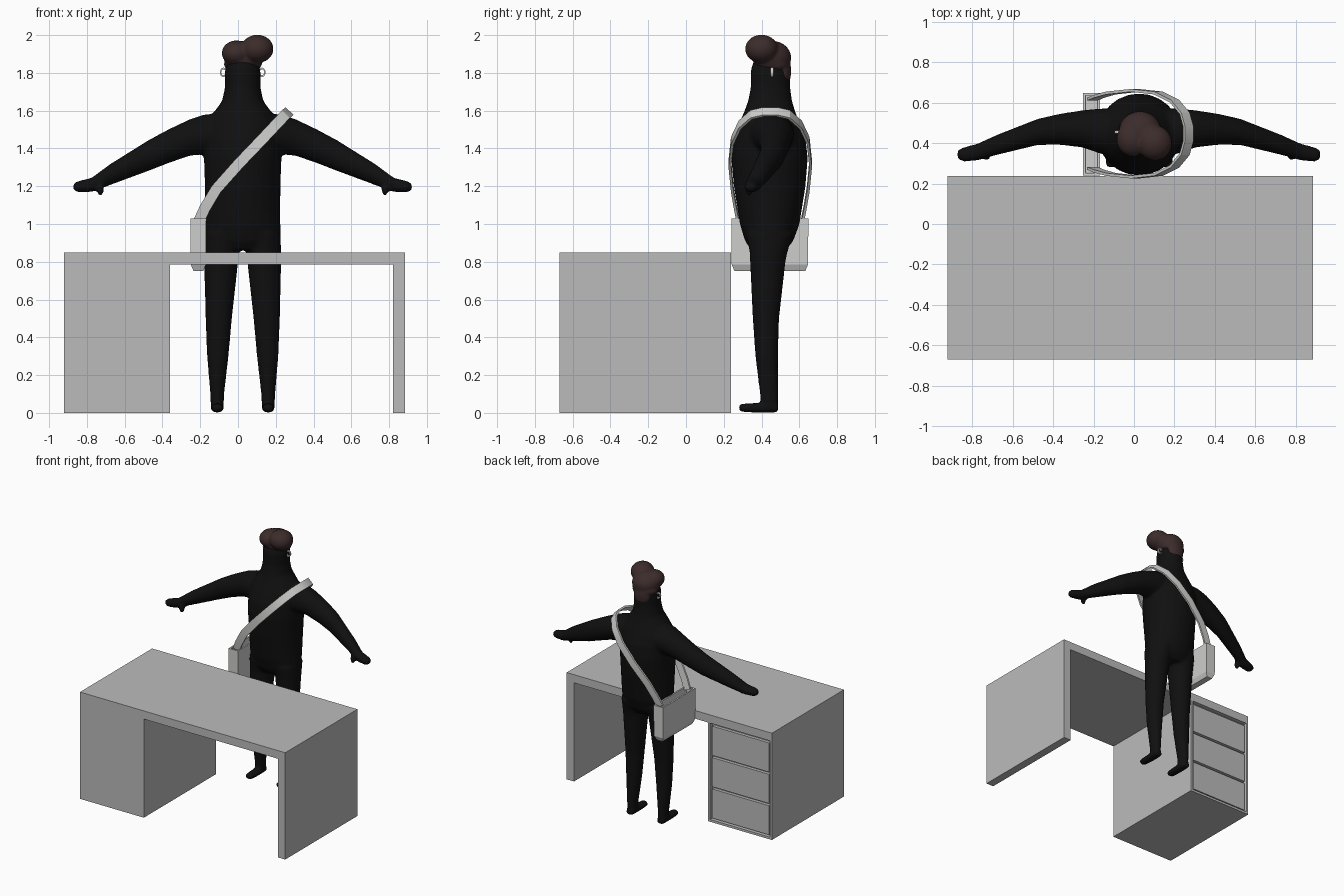
import bpy, bmesh, math
from mathutils import Vector, Matrix

if "Cube" in bpy.data.objects:
    bpy.data.objects.remove(bpy.data.objects["Cube"])

CX = 0.025  # figure's mirror plane


def material(name, rgb):
    m = bpy.data.materials.new(name)
    m.diffuse_color = (*rgb, 1)
    m.use_nodes = True
    m.node_tree.nodes["Principled BSDF"].inputs["Base Color"].default_value = m.diffuse_color
    return m


BLACK = material("black_suit", (0.005, 0.005, 0.005))
BROWN = material("dark_brown_hair", (0.045, 0.025, 0.024))
GREY = material("desk_grey", (0.50, 0.50, 0.50))
LIGHT = material("light_grey", (0.62, 0.62, 0.61))


def finish(name, bm, mat, voxel=None, smooth=0, angle=None):
    bmesh.ops.recalc_face_normals(bm, faces=bm.faces)
    me = bpy.data.meshes.new(name)
    bm.to_mesh(me)
    bm.free()
    me.materials.append(mat)
    ob = bpy.data.objects.new(name, me)
    bpy.context.collection.objects.link(ob)
    bpy.ops.object.select_all(action='DESELECT')
    ob.select_set(True)
    bpy.context.view_layer.objects.active = ob
    if voxel:  # fuse overlapping volumes into one soft skin
        r = ob.modifiers.new("fuse", 'REMESH')
        r.mode, r.voxel_size = 'VOXEL', voxel
        s = ob.modifiers.new("soften", 'SMOOTH')
        s.factor, s.iterations = 0.5, smooth
        for m in ("fuse", "soften"):
            bpy.ops.object.modifier_apply(modifier=m)
        bpy.ops.object.shade_smooth()
    elif angle:
        bpy.ops.object.shade_smooth_by_angle(angle=math.radians(angle))
    return ob


def loft(bm, rings):
    rows = [[bm.verts.new(p) for p in ring] for ring in rings]
    n = len(rows[0])
    for a, b in zip(rows, rows[1:]):
        for i in range(n):
            j = (i + 1) % n
            bm.faces.new((a[i], a[j], b[j], b[i]))
    bm.faces.new(rows[0][::-1])
    bm.faces.new(rows[-1])


def oval(c, u, v, n=24):
    c, u, v = Vector(c), Vector(u), Vector(v)
    return [c + u * math.cos(2 * math.pi * i / n) + v * math.sin(2 * math.pi * i / n)
            for i in range(n)]


def ball(bm, c, s):
    bmesh.ops.create_icosphere(bm, subdivisions=4, radius=1,
                               matrix=Matrix.Translation(c) @ Matrix.Diagonal((*s, 1)))


def box(bm, x0, x1, y0, y1, z0, z1):
    c = ((x0 + x1) / 2, (y0 + y1) / 2, (z0 + z1) / 2)
    bmesh.ops.create_cube(bm, size=1, matrix=Matrix.Translation(c)
                          @ Matrix.Diagonal((x1 - x0, y1 - y0, z1 - z0, 1)))


# Body: torso and neck (z, y centre, half width, half depth)
bm = bmesh.new()
torso = [(0.86, .437, .175, .09), (0.91, .44, .203, .128), (1.0, .443, .2, .158),
         (1.2, .443, .2, .19), (1.35, .442, .206, .203), (1.45, .442, .202, .192),
         (1.53, .442, .19, .163), (1.59, .443, .155, .137), (1.65, .445, .11, .117),
         (1.72, .447, .095, .105), (1.82, .447, .094, .104), (1.88, .44, .07, .075)]
loft(bm, [oval((CX, y, z), (rx, 0, 0), (0, ry, 0)) for z, y, rx, ry in torso])
# Legs (z, offset, y, half width, half depth)
leg = [(0.95, .105, .443, .095, .125), (.85, .112, .437, .092, .1), (.8, .114, .433, .09, .094),
       (.5, .127, .423, .07, .07), (.3, .132, .427, .057, .06), (.1, .135, .44, .037, .049),
       (.02, .135, .444, .034, .043)]
# Feet (y, half width, half height)
foot = [(.279, .022, .014), (.295, .032, .022), (.36, .035, .026), (.45, .035, .026), (.487, .03, .026)]
# Arms (offset, y, z, half depth, half height)
arm = [(.08, .445, 1.48, .13, .105), (.2, .46, 1.475, .11, .106), (.28, .47, 1.458, .092, .097),
       (.39, .468, 1.413, .077, .09), (.5, .455, 1.362, .065, .082), (.705, .39, 1.26, .05, .056),
       (.8, .355, 1.207, .042, .038), (.87, .343, 1.197, .036, .031), (.897, .343, 1.197, .022, .018)]
for s in (-1, 1):
    loft(bm, [oval((CX + s * o, y, z), (rx, 0, 0), (0, ry, 0)) for z, o, y, rx, ry in leg])
    loft(bm, [oval((CX + s * .135, y, .027), (w, 0, 0), (0, 0, h)) for y, w, h in foot])
    loft(bm, [oval((CX + s * o, y, z), (0, d, 0), (0, 0, h)) for o, y, z, d, h in arm])
    ball(bm, (CX + s * .753, .335, 1.185), (.02, .02, .038))  # thumb
finish("body", bm, BLACK, voxel=0.011, smooth=6)

# Hair: crown, swept quiff, sides and nape
bm = bmesh.new()
for c, s in [((.03, .455, 1.88), (.105, .102, .09)), ((.102, .4, 1.927), (.086, .087, .075)),
             ((-.008, .42, 1.905), (.078, .087, .067)), ((CX, .475, 1.845), (.1, .078, .05)),
             ((CX, .512, 1.81), (.07, .045, .09))]:
    ball(bm, c, s)
finish("hair", bm, BROWN, voxel=0.008, smooth=8)

# Earrings: small upright hoops
for s, side in ((-1, "left"), (1, "right")):
    bm = bmesh.new()
    c = Vector((CX + s * .102, .455, 1.803))
    for k in range(16):
        a0, a1 = (2 * math.pi * (k + d) / 16 for d in (0, 1))
        loft(bm, [[c + Vector((math.cos(a) * r, y, math.sin(a) * r * 1.3))
                   for r, y in ((.012, -.007), (.019, -.007), (.019, .007), (.012, .007))]
                  for a in (a0, a1)])
    finish(side + "_earring", bm, LIGHT)

# Shoulder strap: flat band from bag, over the shoulder, back to bag
half = [(-.205, .275, 1.02), (-.175, .262, 1.085), (-.115, .245, 1.185), (.005, .232, 1.32),
        (.12, .245, 1.44), (.2, .285, 1.525), (.25, .345, 1.578), (.268, .41, 1.593)]
path = [Vector(p) for p in half] + [Vector((x, .892 - y, z)) for x, y, z in reversed(half)]
rings = []
for i, p in enumerate(path):
    t = (path[min(i + 1, len(path) - 1)] - path[max(i - 1, 0)]).normalized()
    f = min(1, (p.z - 1.02) / .3)
    w = Vector((.92 - .2 * f, 0, -.4 - .29 * f)).normalized()
    n = t.cross(w).normalized() * .007
    w = w * .029
    rings.append([p - w - n, p + w - n, p + w + n, p - w + n])
bm = bmesh.new()
loft(bm, rings)
finish("shoulder_strap", bm, LIGHT, angle=30)


# Bag: open-topped pouch with a tapered bottom
def rect(z, i):
    return [Vector(p) for p in ((-.252 + i, .24 + i, z), (-.168 - i, .24 + i, z),
                                (-.168 - i, .648 - i, z), (-.252 + i, .648 - i, z))]


bm = bmesh.new()
loft(bm, [rect(.75, .017), rect(.785, .002), rect(1.03, 0), rect(1.03, .012), rect(.79, .014)])
finish("bag", bm, LIGHT)

# Desk: top, side panel and drawer pedestal
bm = bmesh.new()
box(bm, -.922, .885, -.67, .237, .785, .85)
finish("desk_top", bm, GREY)
bm = bmesh.new()
box(bm, .82, .885, -.67, .237, 0, .785)
finish("desk_side_panel", bm, GREY)
bm = bmesh.new()
box(bm, -.922, -.36, -.67, .205, 0, .785)
for x in (-.922, -.378):
    box(bm, x, x + .018, .205, .237, 0, .785)
box(bm, -.904, -.378, .205, .237, 0, .018)
finish("drawer_pedestal", bm, GREY)

# Drawers on the sitter's side
for k in range(3):
    z = .03 + k * .25
    bm = bmesh.new()
    box(bm, -.892, -.39, .2, .23, z, z + .232)
    finish(f"drawer_{k + 1}", bm, GREY)
